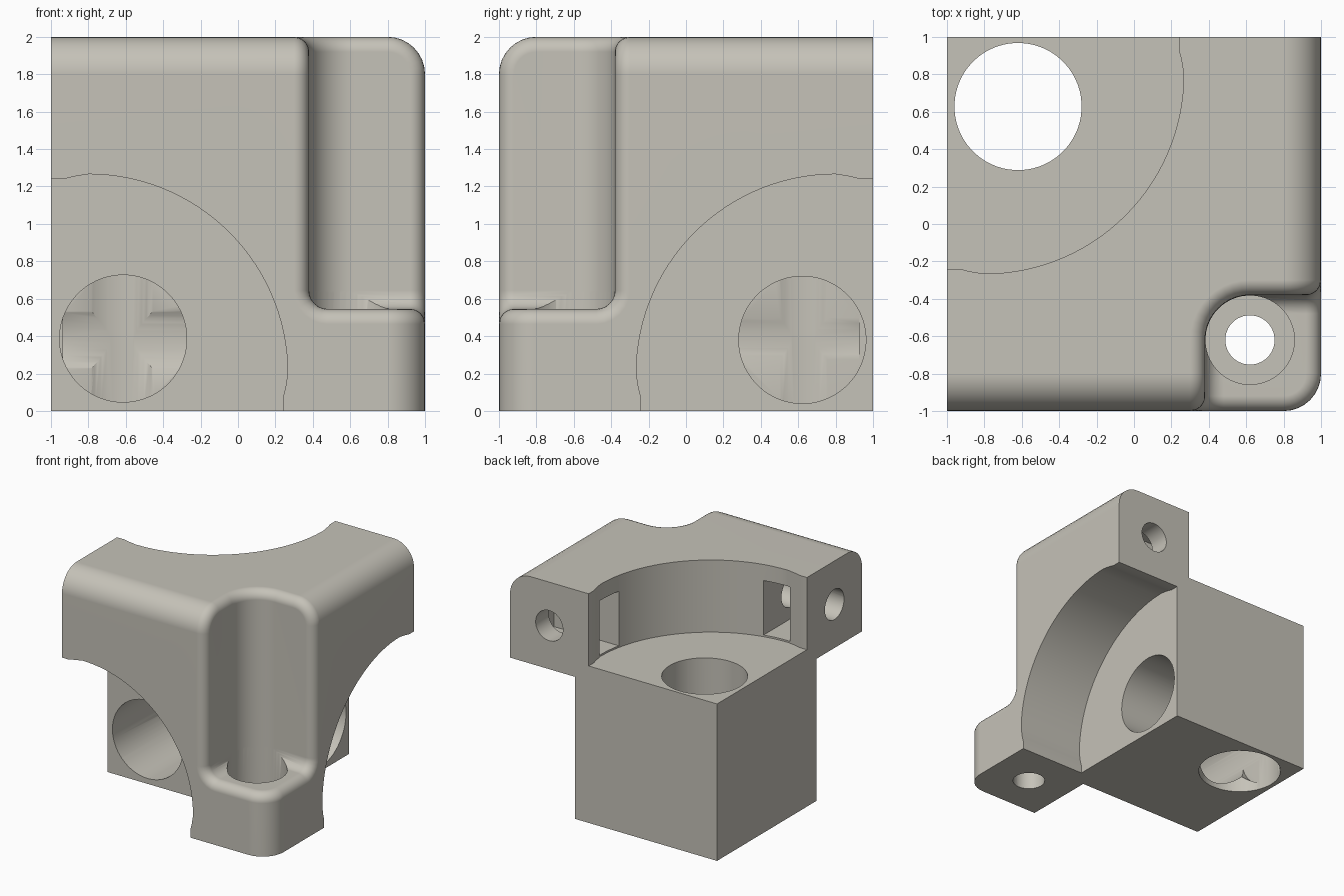
import bpy, bmesh, math

if "Cube" in bpy.data.objects:
    bpy.data.objects.remove(bpy.data.objects["Cube"])

C = 0.62          # distance of screw columns and bores from the centre
FLOOR = 0.37      # level of the recess floors


def new_object(name, bm):
    bmesh.ops.recalc_face_normals(bm, faces=bm.faces)
    mesh = bpy.data.meshes.new(name)
    bm.to_mesh(mesh)
    bm.free()
    obj = bpy.data.objects.new(name, mesh)
    bpy.context.collection.objects.link(obj)
    return obj


def box(lo, hi):
    bm = bmesh.new()
    bmesh.ops.create_cube(bm, size=1)
    for v in bm.verts:
        for i in range(3):
            v.co[i] = lo[i] if v.co[i] < 0 else hi[i]
    return bm


def round_edges(bm, edges, radius, segments):
    bmesh.ops.bevel(bm, geom=edges, offset=radius, offset_type='OFFSET',
                    segments=segments, profile=0.5, affect='EDGES',
                    clamp_overlap=False, loop_slide=True)


def prism(profile, place, d0, d1):
    """Extrude a 2D profile between two depths; place maps (u, v, d) to xyz."""
    bm = bmesh.new()
    a = [bm.verts.new(place(u, v, d0)) for u, v in profile]
    b = [bm.verts.new(place(u, v, d1)) for u, v in profile]
    n = len(profile)
    bm.faces.new(a)
    bm.faces.new(b[::-1])
    for i in range(n):
        j = (i + 1) % n
        bm.faces.new((a[i], b[i], b[j], a[j]))
    return bm


def circle(u, v, r, n):
    return [(u + r * math.cos(2 * math.pi * (i + 0.5) / n),
             v + r * math.sin(2 * math.pi * (i + 0.5) / n)) for i in range(n)]


def cut(target, bm):
    cutter = new_object("cutter", bm)
    cutter.hide_render = True
    mod = target.modifiers.new("cut", 'BOOLEAN')
    mod.operation = 'DIFFERENCE'
    mod.solver = 'EXACT'
    mod.object = cutter
    bpy.context.view_layer.objects.active = target
    bpy.ops.object.modifier_apply(modifier=mod.name)
    bpy.data.objects.remove(cutter, do_unlink=True)


along_x = lambda u, v, d: (d, u, v)
along_y = lambda u, v, d: (u, d, v)
along_z = lambda u, v, d: (u, v, d)

# Block with its three outer edges rounded
bm = box((-1, -1, 0), (1, 1, 2))
outer = []
for e in bm.edges:
    m = (e.verts[0].co + e.verts[1].co) / 2
    if (m.x > 0.9) + (m.y < -0.9) + (m.z > 1.9) == 2:
        outer.append(e)
round_edges(bm, outer, 0.2, 8)
body = new_object("corner_bracket", bm)

# Corner pocket with rounded inside corner and floor
bm = box((0.38, -1.5, 0.545), (1.5, -0.38, 2.5))
inner = [e for e in bm.edges
         if all(v.co.x < 0.4 and v.co.y > -0.4 for v in e.verts)]
round_edges(bm, inner, 0.24, 10)
base = []
for e in bm.edges:
    m = (e.verts[0].co + e.verts[1].co) / 2
    if m.z < 0.55 and m.x < 1.45 and m.y > -1.45:
        base.append(e)
round_edges(bm, base, 0.1, 6)
cut(body, bm)

# Soft rim around the pocket
bm = bmesh.new()
bm.from_mesh(body.data)
bmesh.ops.remove_doubles(bm, verts=bm.verts, dist=1e-5)
rim = [e for e in bm.edges if e.is_manifold and e.calc_face_angle() > 0.7
       and all(v.co.x > 0.37 and v.co.y < -0.37 and v.co.z > 0.53 for v in e.verts)]
round_edges(bm, rim, 0.08, 6)
bm.to_mesh(body.data)
bm.free()

# Quarter-round recesses on the front, right and top
arc = [(0.2 + 1.066 * math.cos(math.radians(a)), 0.2 + 1.066 * math.sin(math.radians(a)))
       for a in range(0, 91, 3)]
recess = ([(-0.1, -0.1), (1.24, -0.1), (1.24, 0.07), (1.253, 0.12)] + arc
          + [(0.12, 1.253), (0.07, 1.24), (-0.1, 1.24)])
cut(body, prism(recess, lambda u, v, d: (u - 1, -d, v), FLOOR, 1.1))
cut(body, prism(recess, lambda u, v, d: (d, 1 - u, v), FLOOR, 1.1))
cut(body, prism(recess, lambda u, v, d: (u - 1, 1 - v, 1 + d), FLOOR, 1.1))

# Three crossing bores in the inner cube: one through, two blind
cut(body, prism(circle(-C, 0.628, 0.34, 64), along_z, -0.1, 1.5))
cut(body, prism(circle(-0.614, 0.387, 0.34, 64), along_y, -0.5, 0.925))
cut(body, prism(circle(0.622, 0.38, 0.34, 64), along_x, 0.5, -0.935))

# Screw seat and screw hole under the pocket
cut(body, prism(circle(C, -C, 0.238, 48), along_z, 0.27, 0.75))
cut(body, prism(circle(C, -C, 0.132, 32), along_z, -0.1, 0.4))

# Nut slots and screw holes in the two upper arms
cut(body, box((0.1, 0.58, 1.385), (0.87, 0.82, 1.86)))
cut(body, box((-0.82, -0.87, 1.385), (-0.58, -0.1, 1.86)))
cut(body, prism(circle(C, 1.62, 0.132, 32), along_y, 0.3, 1.1))
cut(body, prism(circle(-C, 1.62, 0.132, 32), along_x, -1.1, -0.3))

# Single warm grey finish
grey = bpy.data.materials.new("warm_grey")
grey.diffuse_color = (0.56, 0.54, 0.48, 1)
grey.use_nodes = True
grey.node_tree.nodes["Principled BSDF"].inputs["Base Color"].default_value = grey.diffuse_color
body.data.materials.clear()
body.data.materials.append(grey)
for p in body.data.polygons:
    p.material_index = 0

# Smooth rounds, crisp edges
bpy.ops.object.select_all(action='DESELECT')
body.select_set(True)
bpy.context.view_layer.objects.active = body
bpy.ops.object.shade_smooth_by_angle(angle=math.radians(30))
weighted = body.modifiers.new("even_normals", 'WEIGHTED_NORMAL')
weighted.keep_sharp = True
